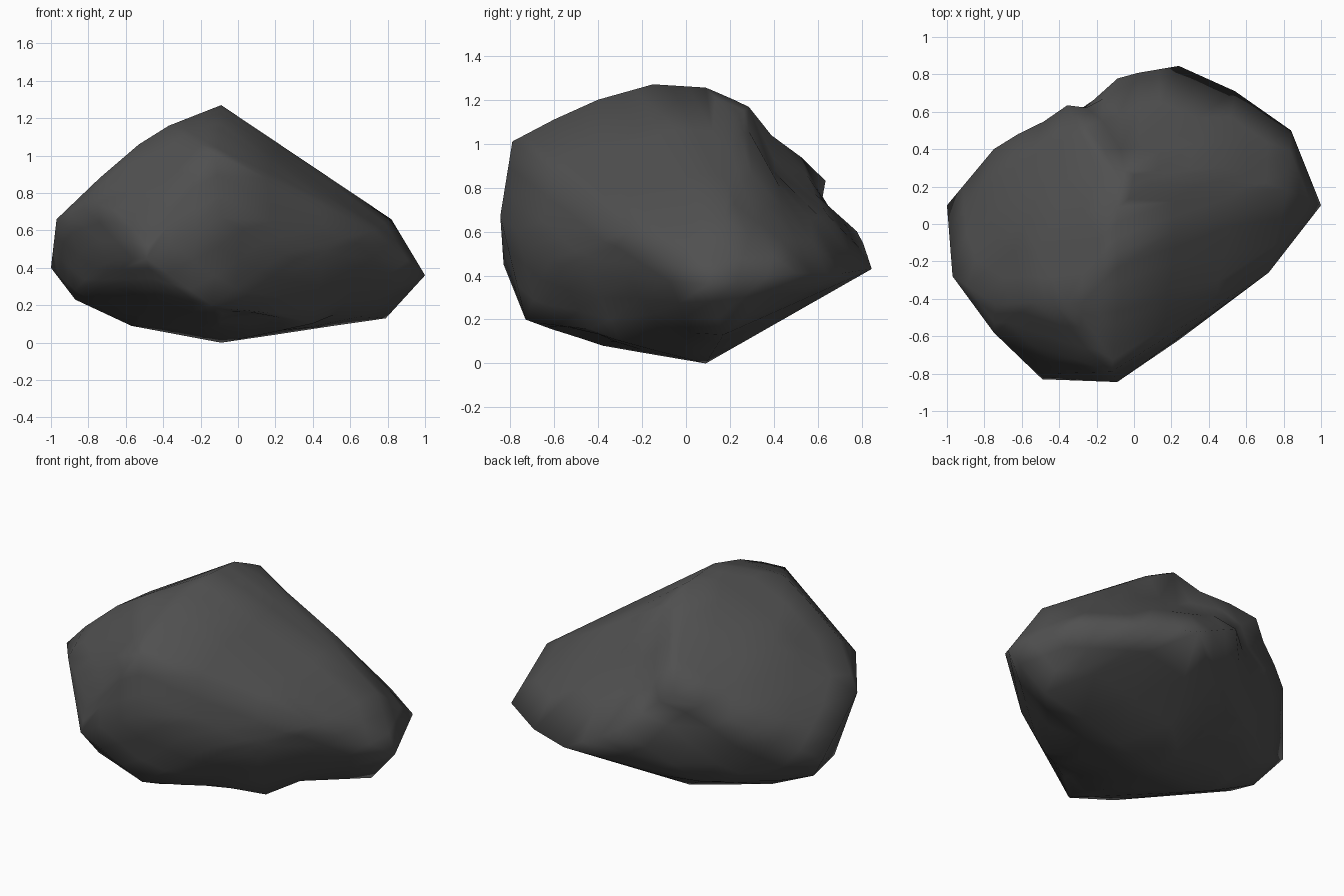
import bpy, bmesh, math
from mathutils import Vector

# Corner points of the boulder
CORNERS = [
    # crown
    (-.09, -.15, 1.27), (-.09, .09, 1.255), (-.09, -.4, 1.2), (-.1, -.6, 1.11),
    (-.37, -.43, 1.16), (-.53, -.42, 1.06), (-.05, .29, 1.17), (.1, .22, 1.12), (.3, .12, 1.0),
    # shoulders
    (-.74, -.43, .88), (-.6, 0, .97), (-.12, -.79, 1.01), (.47, .3, .86), (.82, .18, .66),
    (-.36, .65, .83), (-.97, -.28, .66),
    # waist
    (-.09, -.845, .67), (-.49, -.83, .45), (-.46, -.8, .64), (-.75, -.58, .74), (-.72, -.54, .45),
    (-1, .1, .4), (-.75, .4, .63), (-.09, .79, .6), (.24, .845, .43), (.54, .71, .41),
    (.84, .5, .41), (1, .1, .36), (.72, -.26, .6), (.45, -.44, .4), (.24, -.62, .47),
    # underside
    (.79, .17, .13), (.4, -.3, .1), (-.09, .09, 0), (-.08, -.61, .155), (-.14, -.73, .2),
    (-.45, -.71, .29), (-.1, -.38, .08), (-.45, -.17, .1), (-.57, -.02, .09),
    (-.87, 0, .23), (-.87, -.2, .28), (-.75, .2, .24), (-.42, .46, .25), (-.2, .52, .25), (-.4, .52, .46),
]

# Hollows: centre, push direction, radius, depth
DENTS = [
    ((-.22, .70, .70), (.2, -1, .1), .13, .09),    # notch between the two rear lobes
    ((.05, .50, .88), (-.2, -.8, -.6), .20, .08),  # valley above the notch
    ((-.06, .40, 1.0), (0, -.7, -.7), .12, .04),   # start of the valley near the crown
    ((-.40, .57, .64), (.3, -.9, .1), .13, .08),   # groove under the rear lobe
    ((.60, -.12, .12), (-.4, .4, .8), .15, .06),   # dips along the lower front edge
    ((.13, -.45, .12), (-.3, .4, .8), .13, .04),
]

bm = bmesh.new()
for p in CORNERS:
    bm.verts.new(p)
bmesh.ops.convex_hull(bm, input=bm.verts)
loose = [v for v in bm.verts if not v.link_faces]
bmesh.ops.delete(bm, geom=loose, context='VERTS')

# Refine, then press in the hollows
bmesh.ops.subdivide_edges(bm, edges=bm.edges[:], cuts=2, use_grid_fill=True)
bmesh.ops.triangulate(bm, faces=bm.faces[:])
for c, d, r, depth in DENTS:
    c, d = Vector(c), Vector(d).normalized()
    for v in bm.verts:
        v.co += d * depth * math.exp(-((v.co - c).length / r) ** 2)
bmesh.ops.recalc_face_normals(bm, faces=bm.faces[:])

mesh = bpy.data.meshes.new("boulder")
bm.to_mesh(mesh)
bm.free()
boulder = bpy.data.objects.new("boulder", mesh)
bpy.context.collection.objects.link(boulder)
for f in mesh.polygons:
    f.use_smooth = True

stone = bpy.data.materials.new("dark grey stone")
stone.diffuse_color = (.08, .08, .08, 1)
mesh.materials.append(stone)
